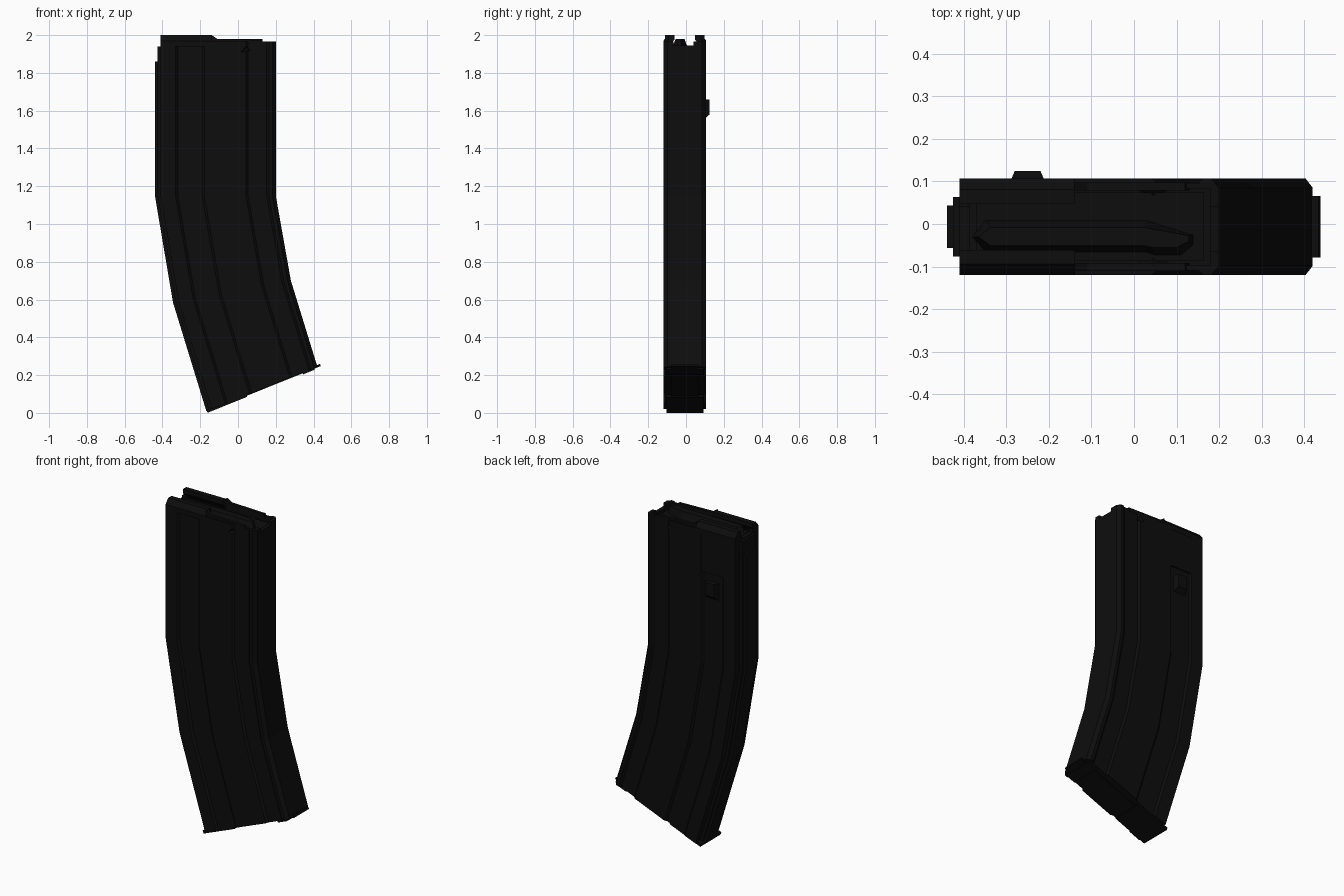
import bpy, bmesh
from mathutils import Vector

if "Cube" in bpy.data.objects:
    bpy.data.objects.remove(bpy.data.objects["Cube"])

YC, HW = -0.0065, 0.1135          # centre plane and half thickness
black = bpy.data.materials.new("matte black")
black.diffuse_color = (0.004, 0.004, 0.004, 1)
black.use_nodes = True
black.node_tree.nodes["Principled BSDF"].inputs["Base Color"].default_value = black.diffuse_color

# rear and front points (x, z) of the curved spine, top to bottom
SPINE = [((-0.41, 1.965), (0.20, 1.965)),
         ((-0.41, 1.15), (0.20, 1.15)),
         ((-0.315, 0.59), (0.28, 0.70)),
         ((-0.14, 0.02), (0.42, 0.245))]


def shifted_bottom(d):
    """Lowest station moved d outward along the base normal."""
    n = Vector((0.373, -0.928)) * d
    return tuple((p[0] + n.x, p[1] + n.y) for p in SPINE[-1])


def loft(name, profile, stations):
    """Sweep a (u, y) outline through stations; u runs rear to front."""
    bm = bmesh.new()
    rings = []
    for (lx, lz), (rx, rz) in stations:
        rings.append([bm.verts.new((lx + u * (rx - lx), y, lz + u * (rz - lz)))
                      for u, y in profile])
    n = len(profile)
    for a, b in zip(rings, rings[1:]):
        for i in range(n):
            j = (i + 1) % n
            bm.faces.new((a[i], a[j], b[j], b[i]))
    bm.faces.new(rings[0])
    bm.faces.new(rings[-1])
    return finish(name, bm)


def finish(name, bm):
    bmesh.ops.recalc_face_normals(bm, faces=bm.faces)
    me = bpy.data.meshes.new(name)
    bm.to_mesh(me)
    bm.free()
    me.materials.append(black)
    ob = bpy.data.objects.new(name, me)
    bpy.context.collection.objects.link(ob)
    return ob


def prism(name, ring_a, ring_b):
    """Solid between two matching outlines."""
    bm = bmesh.new()
    a = [bm.verts.new(p) for p in ring_a]
    b = [bm.verts.new(p) for p in ring_b]
    for i in range(len(a)):
        j = (i + 1) % len(a)
        bm.faces.new((a[i], a[j], b[j], b[i]))
    bm.faces.new(a)
    bm.faces.new(b)
    return finish(name, bm)


def box(name, x0, x1, y0, y1, z0, z1):
    ring = [(x0, y0), (x1, y0), (x1, y1), (x0, y1)]
    return prism(name, [(x, y, z0) for x, y in ring], [(x, y, z1) for x, y in ring])


def cut(ob, cutter):
    cutter.hide_render = True
    cutter.hide_set(True)
    m = ob.modifiers.new("cut", 'BOOLEAN')
    m.operation, m.solver, m.object = 'DIFFERENCE', 'EXACT', cutter


def mirrored(half):
    return ([(u, YC - h) for u, h in half] +
            [(u, YC + h) for u, h in reversed(half)])


# grooved curved body
G = HW - 0.011
half = [(0, HW), (.13, HW), (.15, G), (.36, G), (.38, HW), (.74, HW),
        (.76, G), (.92, G), (.94, HW), (.97, HW), (1, HW - 0.022)]
body = loft("magazine_body", mirrored(half), SPINE)
cut(body, box("cavity_cutter", -0.385, 0.178, YC - 0.09, YC + 0.09, 1.89, 2.1))
cut(body, box("end_wall_cutter", -0.6, 0.5, -0.065, 0.04, 1.945, 2.1))

# rear spine: narrow rib and wider step behind it
for name, depth, h, top in (("rear_rib", -.049, 0.05, 1.86),
                            ("rear_step", -.025, 0.07, 1.94)):
    st = [((-0.41, top), (0.20, top))] + SPINE[1:]
    loft(name, mirrored([(depth, h), (.04, h)]), st)

# feed lips, low front rails and side dents
for side, s in (("front", -1), ("back", 1)):
    def Y(h):
        return YC + s * h
    lip = [(HW, 1.94), (HW, 1.97), (.088, 2.0), (.055, 2.0), (.055, 1.975), (.085, 1.94)]
    prism(side + "_feed_lip", [(-.41, Y(h), z) for h, z in lip],
          [(-.14, Y(h), z) for h, z in lip])
    ramp = [(-.14, 1.95), (-.14, 2.0), (-.11, 1.98), (.12, 1.974), (.13, 1.95)]
    prism(side + "_rail", [(x, Y(.104), z) for x, z in ramp],
          [(x, Y(.085), z) for x, z in ramp])
    tri = [(.0, 1.905), (.09, 1.905), (.045, 1.955)]
    mid = (.045, 1.925)
    dent = prism(side + "_dent_cutter", [(x, Y(.13), z) for x, z in tri],
                 [(mid[0] + (x - mid[0]) * .3, Y(.095), mid[1] + (z - mid[1]) * .3)
                  for x, z in tri])
    cut(body, dent)
    # inner face of the dent
    prism(side + "_dent_bulge", [(x, Y(.092), z) for x, z in tri],
          [(mid[0] + (x - mid[0]) * .2, Y(.07), mid[1] + (z - mid[1]) * .2)
           for x, z in tri])

# follower plate with off-centre pointed ridge
box("follower", -0.37, 0.165, YC - 0.08, YC + 0.08, 1.88, 1.935)
low = [(-.38, -.03), (-.35, -.068), (.03, -.068), (.05, -.075), (.11, -.075),
       (.14, -.05), (.14, -.025), (.03, .01), (-.35, .01)]
prism("follower_ridge", [(x, y, 1.93) for x, y in low],
      [(x * .95 - .005, -.03 + (y + .03) * .55, 1.98) for x, y in low])

# catch tab and ledge above it on the back side
tab = [(-.295, 1.55), (-.205, 1.55), (-.205, 1.66), (-.295, 1.66)]
top = [(-.28, 1.58), (-.22, 1.58), (-.22, 1.66), (-.28, 1.66)]
prism("catch_tab", [(x, .09, z) for x, z in tab] + [], [(x, .125, z) for x, z in top])
box("catch_ledge", -0.335, -0.175, .085, .1055, 1.71, 1.962)

# floor plate with two raised pads
for name, u0, u1, h, d in (("floor_plate", -.045, 1.03, 0.072, 0.004),
                           ("rear_floor_pad", -.045, .33, 0.098, 0.010),
                           ("front_floor_pad", .86, .97, 0.098, 0.010)):
    loft(name, mirrored([(u0, h), (u1, h)]), [shifted_bottom(-0.008), shifted_bottom(d)])
